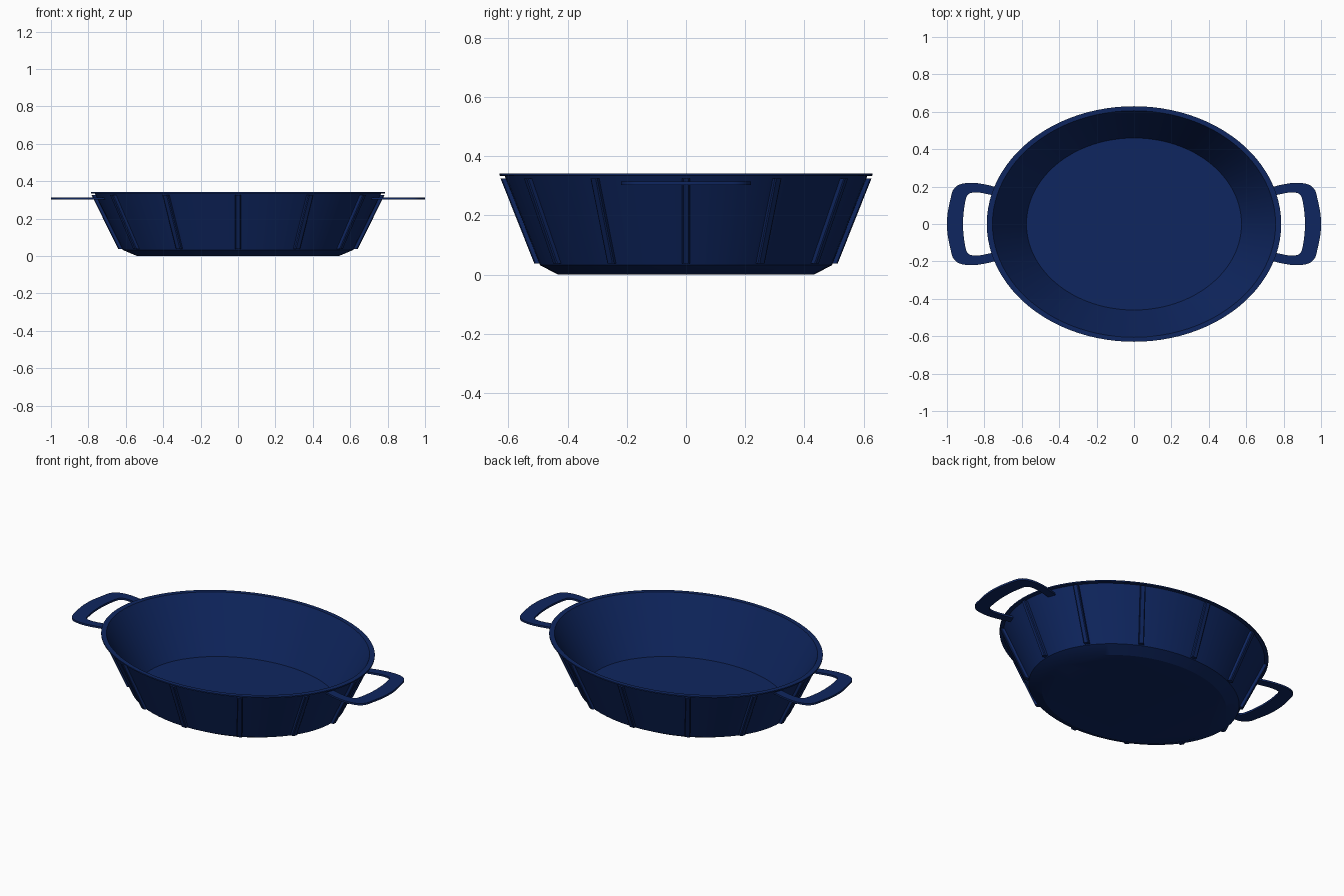
import bpy
import bmesh
import math
from mathutils import Vector

cube = bpy.data.objects.get("Cube")
if cube:
    bpy.data.objects.remove(cube, do_unlink=True)

OVAL = 0.8      # depth of the oval relative to its width
SEGMENTS = 96
RIBS = 12

navy = bpy.data.materials.new("navy_blue")
colour = (0.0045, 0.019, 0.115, 1.0)
navy.diffuse_color = colour
navy.use_nodes = True
navy.node_tree.nodes["Principled BSDF"].inputs["Base Color"].default_value = colour


def finish(name, bm):
    """Turn a bmesh into a shaded, coloured object."""
    bmesh.ops.recalc_face_normals(bm, faces=bm.faces)
    mesh = bpy.data.meshes.new(name)
    bm.to_mesh(mesh)
    bm.free()
    mesh.materials.append(navy)
    obj = bpy.data.objects.new(name, mesh)
    bpy.context.collection.objects.link(obj)
    bpy.ops.object.select_all(action="DESELECT")
    obj.select_set(True)
    bpy.context.view_layer.objects.active = obj
    bpy.ops.object.shade_smooth_by_angle(angle=math.radians(25))
    return obj


def loft(bm, rings, closed_ends=True):
    """Bridge consecutive closed rings of points and cap both ends."""
    loops = [[bm.verts.new(p) for p in ring] for ring in rings]
    n = len(loops[0])
    for a, b in zip(loops, loops[1:]):
        for i in range(n):
            j = (i + 1) % n
            bm.faces.new((a[i], a[j], b[j], b[i]))
    if closed_ends:
        bm.faces.new(loops[0])
        bm.faces.new(loops[-1])


def oval_ring(r, z):
    angles = [2 * math.pi * i / SEGMENTS for i in range(SEGMENTS)]
    return [(r * math.cos(a), OVAL * r * math.sin(a), z) for a in angles]


# Dish: underside, chamfer, outer wall, rim lip, inner wall and floor
profile = [(0.54, 0.0), (0.616, 0.032), (0.765, 0.333), (0.787, 0.334),
           (0.787, 0.341), (0.757, 0.341), (0.575, 0.03)]
bm = bmesh.new()
loft(bm, [oval_ring(r, z) for r, z in profile])
finish("oval_dish", bm)

# Ribs: narrow strips up the outer wall, evenly spaced round the oval
bm = bmesh.new()
for k in range(RIBS):
    a = 2 * math.pi * k / RIBS
    out = Vector((math.cos(a), math.sin(a), 0))
    side = Vector((-math.sin(a), math.cos(a), 0))
    rings = []
    for r, z in ((0.640, 0.037), (0.783, 0.325)):
        ring = []
        for depth, half in ((-0.027, -0.016), (-0.005, -0.016), (0, -0.011),
                            (0, 0.011), (-0.005, 0.016), (-0.027, 0.016)):
            p = out * (r + depth) + side * half
            ring.append((p.x, p.y * OVAL, z))
        rings.append(ring)
    loft(bm, rings)
finish("wall_ribs", bm)


def smooth_path(points, steps=6):
    """Catmull-Rom curve through the points."""
    pts = [Vector(p) for p in points]
    pts = [2 * pts[0] - pts[1]] + pts + [2 * pts[-1] - pts[-2]]
    path = []
    for p0, p1, p2, p3 in zip(pts, pts[1:], pts[2:], pts[3:]):
        for s in range(steps):
            t = s / steps
            path.append(0.5 * (2 * p1 + (p2 - p0) * t
                               + (2 * p0 - 5 * p1 + 4 * p2 - p3) * t * t
                               + (3 * p1 - p0 - 3 * p2 + p3) * t ** 3))
    path.append(pts[-2])
    return path


def mirrored(half):
    """Complete a half outline that ends on y = 0."""
    return half + [(x, -y) for x, y in reversed(half[:-1])]


# Handles: flat D-shaped loops joined to the wall at each end
outer = smooth_path(mirrored([(0.705, 0.187), (0.78, 0.208), (0.86, 0.22),
                              (0.93, 0.212), (0.967, 0.182), (0.982, 0.13),
                              (0.996, 0.06), (1.0, 0.0)]))
inner = smooth_path(mirrored([(0.722, 0.145), (0.78, 0.159), (0.83, 0.168),
                              (0.872, 0.166), (0.893, 0.15), (0.904, 0.11),
                              (0.912, 0.05), (0.914, 0.0)]))
for name, sign in (("left_handle", 1), ("right_handle", -1)):
    bm = bmesh.new()
    sections = []
    for o, i in zip(outer, inner):
        sections.append([(sign * p.x, p.y, z) for p, z in
                         ((o, 0.303), (o, 0.314), (i, 0.314), (i, 0.303))])
    loft(bm, sections)
    finish(name, bm)
